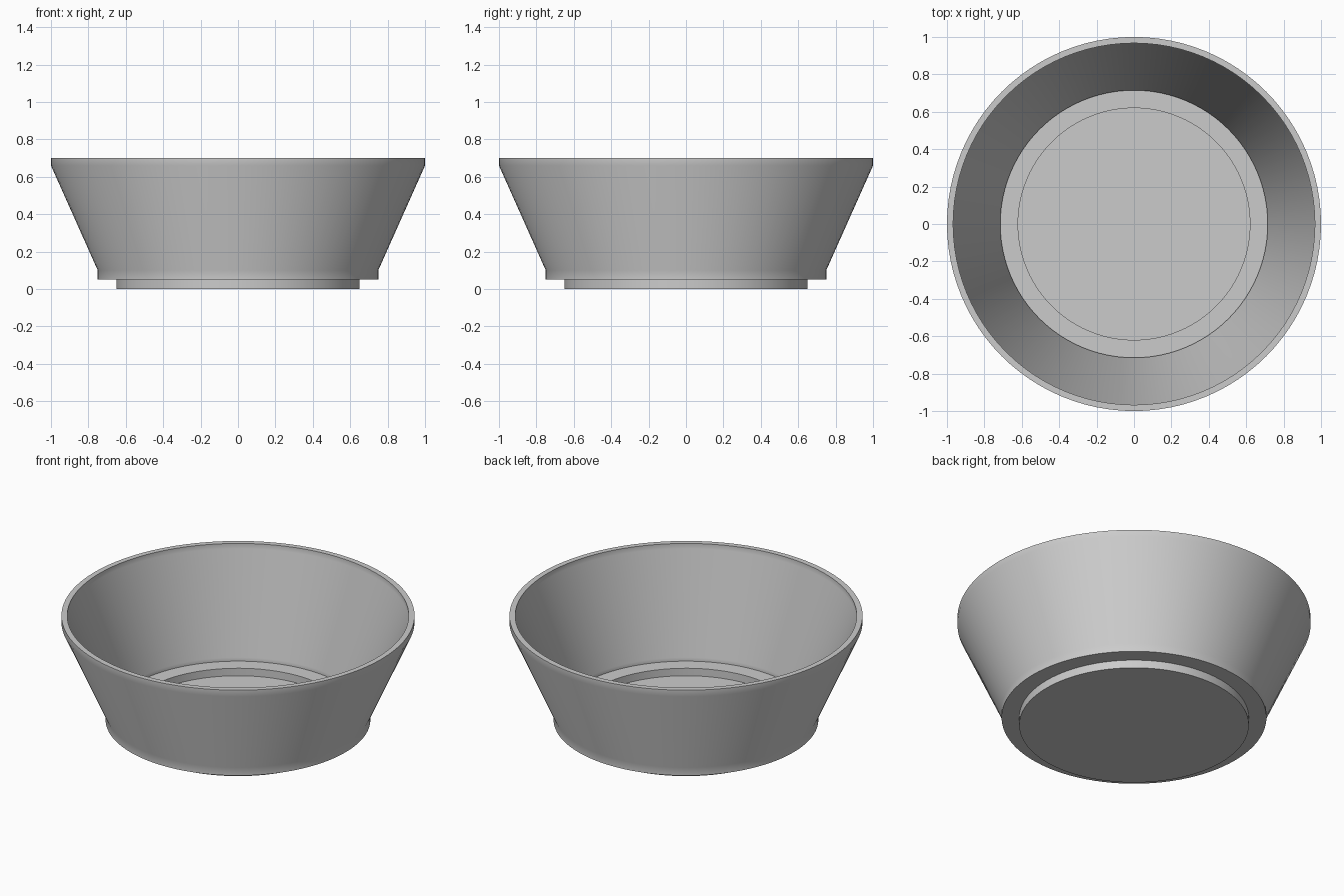
import bpy
import bmesh
import math

cube = bpy.data.objects.get("Cube")
if cube:
    bpy.data.objects.remove(cube, do_unlink=True)

# Single plain grey
grey = bpy.data.materials.new("light_grey")
grey.use_nodes = True
colour = (0.6, 0.6, 0.6, 1)
grey.diffuse_color = colour
grey.node_tree.nodes["Principled BSDF"].inputs["Base Color"].default_value = colour


def lathe(name, profile, steps, material):
    """Spin a (radius, height) profile around z into one closed solid."""
    bm = bmesh.new()
    verts = [bm.verts.new((r, 0, z)) for r, z in profile]
    edges = [bm.edges.new(pair) for pair in zip(verts, verts[1:])]
    bmesh.ops.spin(bm, geom=verts + edges, cent=(0, 0, 0), axis=(0, 0, 1),
                   angle=math.tau, steps=steps, use_duplicate=False)
    bmesh.ops.remove_doubles(bm, verts=bm.verts[:], dist=0.0005)
    bmesh.ops.recalc_face_normals(bm, faces=bm.faces[:])
    mesh = bpy.data.meshes.new(name)
    bm.to_mesh(mesh)
    bm.free()
    mesh.materials.append(material)
    obj = bpy.data.objects.new(name, mesh)
    bpy.context.collection.objects.link(obj)
    bpy.ops.object.select_all(action="DESELECT")
    obj.select_set(True)
    bpy.context.view_layer.objects.active = obj
    bpy.ops.object.shade_smooth_by_angle(angle=math.radians(30))
    return obj


# Foot, flared wall and upright lip on the outside
outside = [(0, 0), (0.65, 0), (0.65, 0.05), (0.75, 0.05),
           (0.75, 0.10), (1.0, 0.66), (1.0, 0.70)]
# Lip, wall, ledge and recessed floor on the inside
inside = [(0.967, 0.70), (0.967, 0.667), (0.715, 0.105), (0.715, 0.082),
          (0.62, 0.082), (0.62, 0.035), (0, 0.035)]

lathe("bowl", outside + inside, 96, grey)
